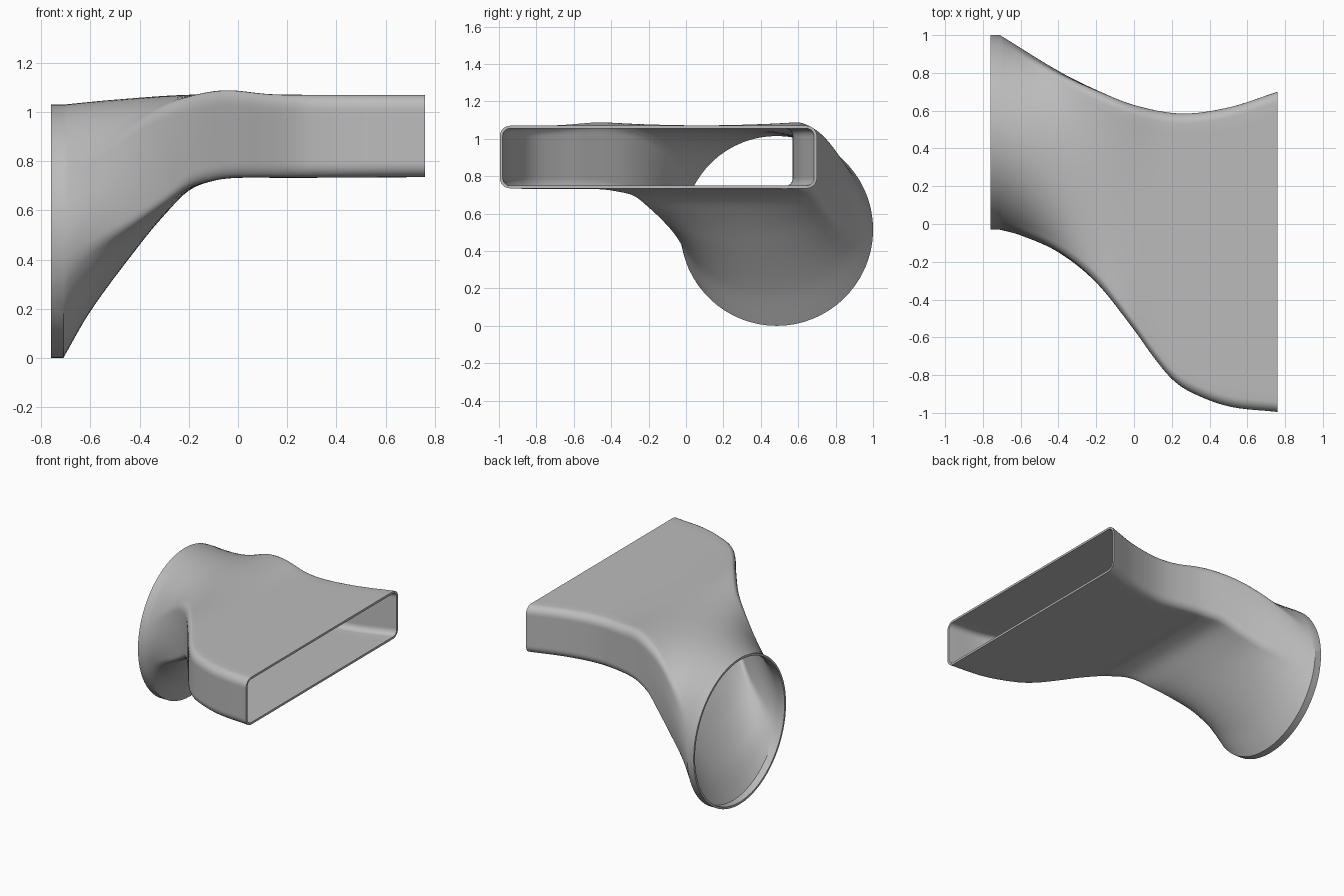
import bpy, bmesh
from math import sin, cos, radians, pi, exp

cube = bpy.data.objects.get("Cube")
if cube:
    bpy.data.objects.remove(cube)

WALL = 0.015
CORNER = 0.055
START, END, COLLAR = -0.71, 0.76, -0.76

# Outline of the duct along x: (x, value)
FRONT = [(START, -.03), (-.6, -.06), (-.4, -.15), (-.2, -.31), (0, -.56),
         (.1, -.7), (.2, -.82), (.3, -.89), (.5, -.965), (END, -.995)]
BACK = [(START, 1), (-.4, .81), (-.2, .71), (0, .63), (.25, .585), (.5, .617), (END, .7)]
BOTTOM = [(START, 0), (-.6, .19), (-.4, .46), (-.3, .58), (-.2, .68), (-.1, .72),
          (0, .732), (.2, .732), (END, .735)]
TOP = [(START, 1.03), (-.5, 1.05), (-.2, 1.07), (.2, 1.07), (END, 1.07)]


def curve(points, x):
    """Smooth cubic interpolation through the points."""
    def slope(i):
        a, b = points[max(i - 1, 0)], points[min(i + 1, len(points) - 1)]
        return (b[1] - a[1]) / (b[0] - a[0])
    i = 0
    while i < len(points) - 2 and x > points[i + 1][0]:
        i += 1
    (xa, a), (xb, b) = points[i], points[i + 1]
    h = xb - xa
    t = (x - xa) / h
    s = t * t * (3 - 2 * t)
    return a + (b - a) * s + h * t * (1 - t) * ((1 - t) * slope(i) - t * slope(i + 1))


def unit_section(ru, rv):
    """Matching points of a unit circle and a rounded unit rectangle."""
    pairs = []
    lo, hi, steps, side = radians(17), radians(25), 6, 24
    corners = [(1, 1, lo, hi, 0), (-1, 1, pi - hi, pi - lo, 1),
               (-1, -1, pi + lo, pi + hi, 2), (1, -1, 2 * pi - hi, 2 * pi - lo, 3)]
    for su, sv, a, b, quarter in corners:
        for k in range(steps + 1):
            f = k / steps
            c, r = a + (b - a) * f, (quarter + f) * pi / 2
            pairs.append((c, su * (1 - ru) + ru * cos(r), sv * (1 - rv) + rv * sin(r)))
    # Fill the straight sides between the corners
    full = []
    for i, (c, u, v) in enumerate(pairs):
        full.append((c, u, v))
        if i % (steps + 1) == steps:
            c2, u2, v2 = pairs[(i + 1) % len(pairs)]
            if c2 < c:
                c2 += 2 * pi
            for k in range(1, side):
                f = k / side
                full.append((c + (c2 - c) * f, u + (u2 - u) * f, v + (v2 - v) * f))
    return full


def section(x, inset):
    """One cross-section, morphing from circle to rounded rectangle."""
    s = max(x, START)
    y0, y1 = curve(FRONT, s) + inset, curve(BACK, s) - inset
    z0, z1 = curve(BOTTOM, s) + inset, curve(TOP, s) - inset
    hy, hz = (y1 - y0) / 2, (z1 - z0) / 2
    t = min((s - START) / 0.62, 1)
    w = t * t * (3 - 2 * t)
    lift = 0.02 * exp(-((s + 0.04) / 0.12) ** 2)
    r = CORNER - inset
    ring = []
    for c, u, v in unit_section(r / hy, r / hz):
        u = cos(c) * (1 - w) + u * w
        v = sin(c) * (1 - w) + v * w
        z = (z0 + z1) / 2 + hz * v + lift * u * u * max(v, 0)
        ring.append((x, (y0 + y1) / 2 + hy * u, z))
    return ring


# Outer skin runs forward, inner skin runs back, and the rims join them
count = 72
stations = [COLLAR] + [START + (END - START) * i / count for i in range(count + 1)]
rings = [section(x, 0) for x in stations] + [section(x, WALL) for x in reversed(stations)]

bm = bmesh.new()
loops = [[bm.verts.new(p) for p in ring] for ring in rings]
for i, a in enumerate(loops):
    b = loops[(i + 1) % len(loops)]
    for j in range(len(a)):
        k = (j + 1) % len(a)
        bm.faces.new((a[j], a[k], b[k], b[j]))
bmesh.ops.recalc_face_normals(bm, faces=bm.faces)
mesh = bpy.data.meshes.new("duct_adapter")
bm.to_mesh(mesh)
bm.free()

duct = bpy.data.objects.new("duct_adapter", mesh)
bpy.context.collection.objects.link(duct)

grey = bpy.data.materials.new("plain grey")
grey.use_nodes = True
colour = (0.5, 0.5, 0.5, 1)
grey.diffuse_color = colour
grey.node_tree.nodes["Principled BSDF"].inputs["Base Color"].default_value = colour
mesh.materials.append(grey)

bpy.ops.object.select_all(action="DESELECT")
duct.select_set(True)
bpy.context.view_layer.objects.active = duct
bpy.ops.object.shade_smooth_by_angle(angle=radians(30))
